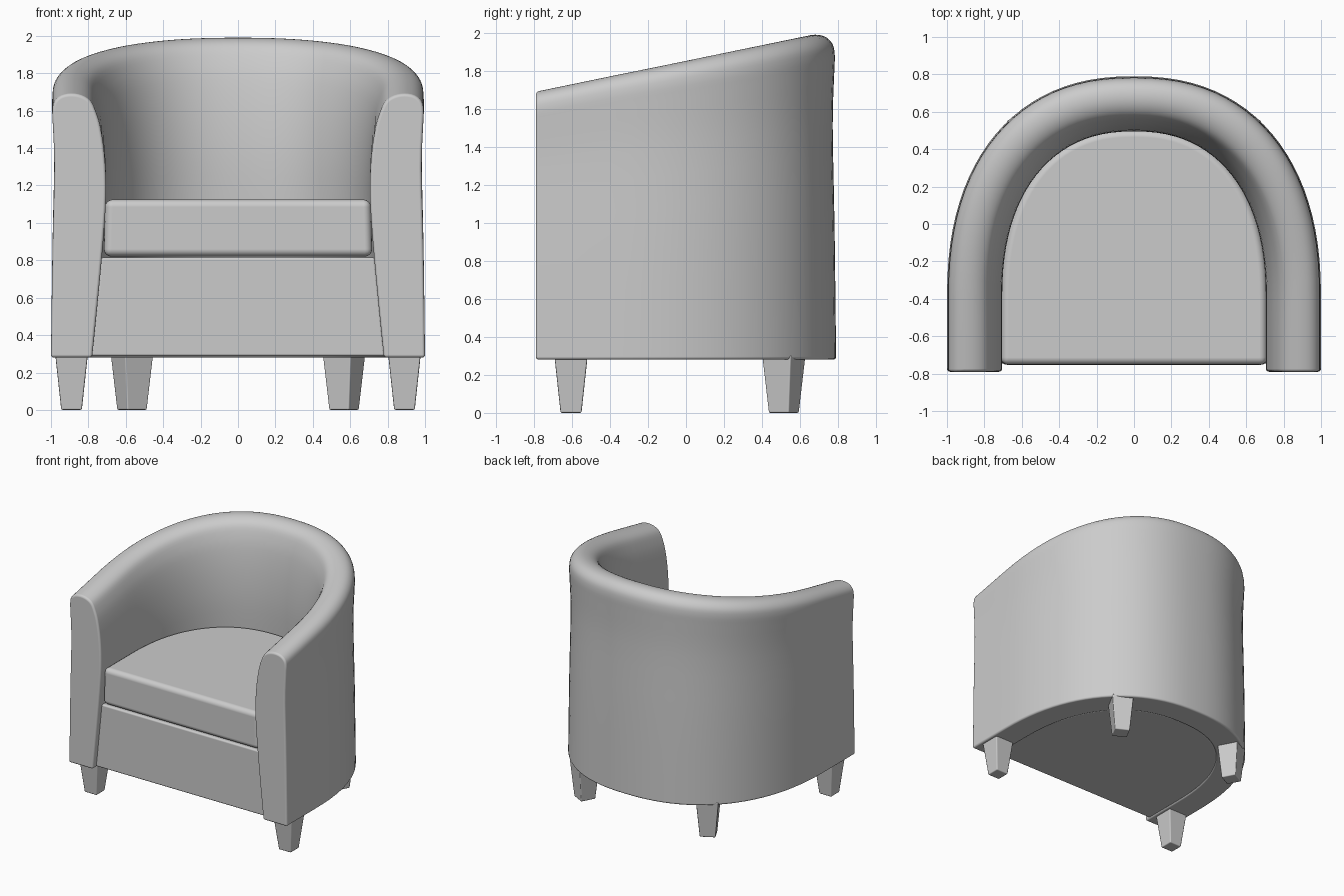
import bpy, bmesh, math
from mathutils import Vector

if "Cube" in bpy.data.objects:
    bpy.data.objects.remove(bpy.data.objects["Cube"])

CY, N, STEPS = -0.4, 2.3, 48   # centre and exponent of the rounded back


def u_path(a, b, front):
    """U-shaped plan outline, from right front round the back to left front."""
    pts = [(a, front), (a, (front + CY) / 2)]
    for i in range(STEPS + 1):
        t = math.pi * i / STEPS
        c, s = math.cos(t), max(math.sin(t), 0)
        x = math.copysign(abs(c) ** (2 / N), c) * a
        pts.append((x, CY + b * s ** (2 / N)))
    return pts + [(-a, (front + CY) / 2), (-a, front)]


def finish(name, bm, bevel, segments=4):
    bmesh.ops.recalc_face_normals(bm, faces=bm.faces)
    me = bpy.data.meshes.new(name)
    bm.to_mesh(me)
    bm.free()
    for p in me.polygons:
        p.use_smooth = True
    ob = bpy.data.objects.new(name, me)
    bpy.context.collection.objects.link(ob)
    m = ob.modifiers.new("Rounded edges", 'BEVEL')
    m.width, m.segments = bevel, segments
    m.limit_method, m.angle_limit = 'ANGLE', math.radians(50)
    m.use_clamp_overlap = False
    m.harden_normals = True
    return ob


def smooth_profile(pts, sub=3):
    """Catmull-Rom through the profile points."""
    p = [Vector(q) for q in [pts[0]] + pts + [pts[-1]]]
    out = []
    for i in range(1, len(p) - 2):
        for k in range(sub):
            t = k / sub
            out.append(0.5 * (2 * p[i] + (p[i + 1] - p[i - 1]) * t
                       + (2 * p[i - 1] - 5 * p[i] + 4 * p[i + 1] - p[i + 2]) * t * t
                       + (3 * p[i] - p[i - 1] - 3 * p[i + 1] + p[i + 2]) * t ** 3))
    return out + [p[-1]]


# Wraparound shell: wall profile as (inset from outside, fraction of height)
profile = smooth_profile([
    (0, 0), (.008, .4), (.018, .72), (.010, .88), (.007, .935), (.018, .97),
    (.055, .993), (.11, 1), (.165, .993), (.21, .972), (.24, .93), (.265, .87),
    (.286, .77), (.295, .65), (.288, .52), (.262, .3), (.22, 0)])
crest = u_path(0.87, 1.06, -0.79)
bm = bmesh.new()
columns = []
for d, f in profile:
    col = []
    for (x, y), (_, cy) in zip(u_path(1 - d, 1.19 - d, -0.79), crest):
        top = 1.69 + (cy + 0.79) * 0.207
        col.append(bm.verts.new((x, y, 0.28 + f * (top - 0.28))))
    columns.append(col)
for i in range(len(columns)):
    a, b = columns[i], columns[(i + 1) % len(columns)]
    for j in range(len(a) - 1):
        bm.faces.new((a[j], a[j + 1], b[j + 1], b[j]))
bm.faces.new([c[0] for c in columns])
bm.faces.new([c[-1] for c in columns])
finish("arm_and_back_shell", bm, 0.016)


def slab(name, levels, bevel):
    """Solid U-shaped block from (z, half width, back depth, front y) levels."""
    bm = bmesh.new()
    rings = [[bm.verts.new((x, y, z)) for x, y in u_path(a, b, fy)]
             for z, a, b, fy in levels]
    n = len(rings[0])
    for lo, hi in zip(rings, rings[1:]):
        for j in range(n):
            k = (j + 1) % n
            bm.faces.new((lo[j], lo[k], hi[k], hi[j]))
    bm.faces.new(rings[0])
    bm.faces.new(rings[-1])
    return finish(name, bm, bevel)


# Tapered base under the seat, and the loose cushion
slab("seat_base", [(.287, .785, .975, -.745), (.815, .732, .925, -.745)], .014)
slab("seat_cushion", [(.82, .718, .91, -.753), (1.125, .710, .905, -.753)], .04)


# Tapered square legs
def leg(name, x, y, top, bottom, angle):
    bm = bmesh.new()
    bmesh.ops.create_cone(bm, cap_ends=True, segments=4, depth=0.3,
                          radius1=bottom / math.sqrt(2), radius2=top / math.sqrt(2))
    ob = finish(name, bm, 0.008, 2)
    ob.location = (x, y, 0.15)
    ob.rotation_euler.z = math.radians(45) + angle


for side, s in (("right", 1), ("left", -1)):
    leg("front_leg_" + side, s * .89, -.605, .175, .11, 0)
    leg("back_leg_" + side, s * .567, .515, .172, .12, s * math.radians(-28))
